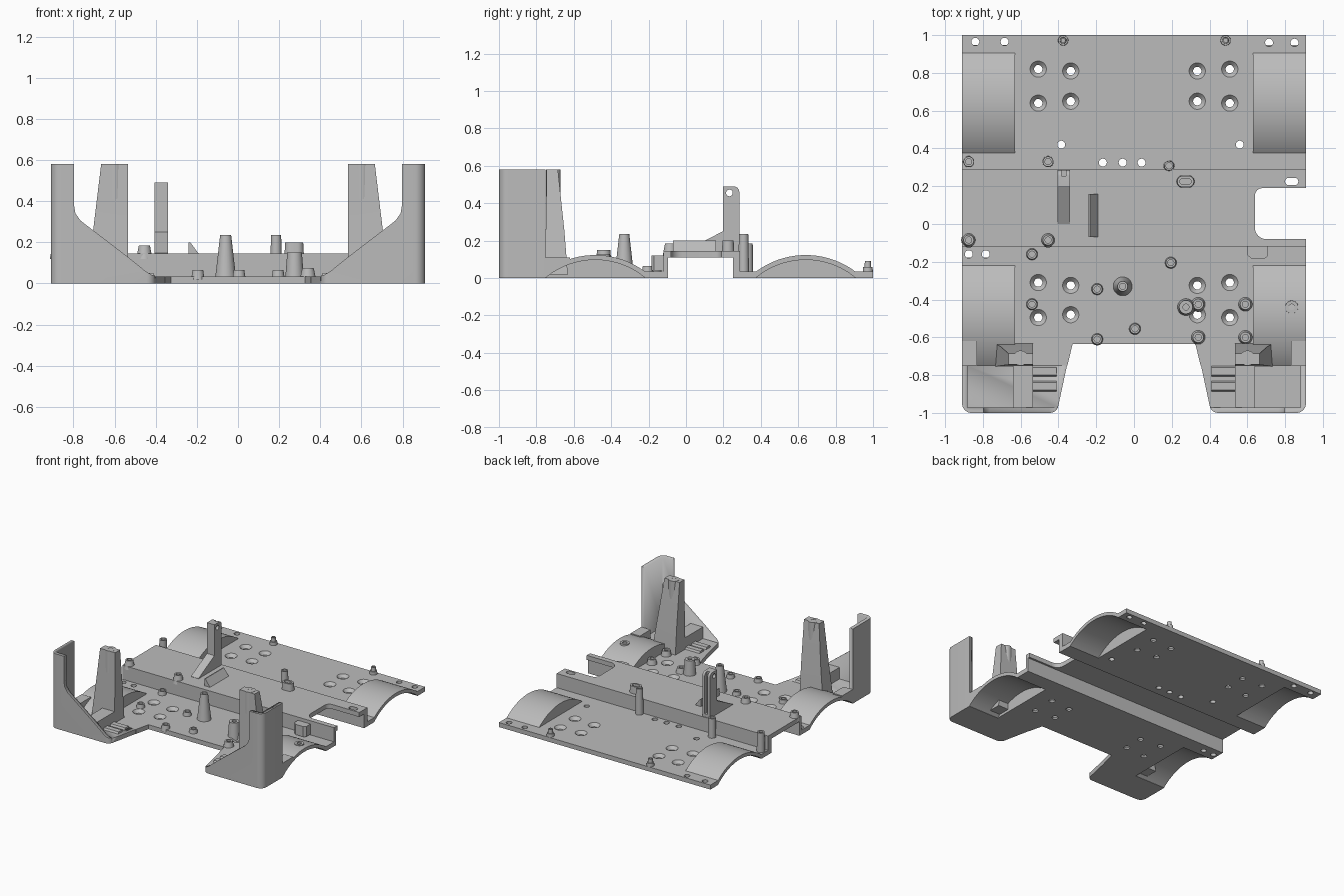
import bpy, bmesh, math

if "Cube" in bpy.data.objects:
    bpy.data.objects.remove(bpy.data.objects["Cube"])

grey = bpy.data.materials.new("plain_grey")
grey.diffuse_color = (0.5, 0.5, 0.5, 1)
grey.use_nodes = True
grey.node_tree.nodes["Principled BSDF"].inputs["Base Color"].default_value = grey.diffuse_color


def prism(bm, pts, axis, a, b):
    """Extrude a 2D outline along an axis from a to b."""
    put = {'x': lambda p, t: (t, p[0], p[1]),
           'y': lambda p, t: (p[0], t, p[1]),
           'z': lambda p, t: (p[0], p[1], t)}[axis]
    lo = [bm.verts.new(put(p, a)) for p in pts]
    hi = [bm.verts.new(put(p, b)) for p in pts]
    n = len(pts)
    bm.faces.new(lo)
    bm.faces.new(hi[::-1])
    for i in range(n):
        bm.faces.new((lo[i], hi[i], hi[(i + 1) % n], lo[(i + 1) % n]))


def box(bm, x0, x1, y0, y1, z0, z1):
    prism(bm, [(x0, y0), (x1, y0), (x1, y1), (x0, y1)], 'z', z0, z1)


def lathe(bm, x, y, prof, seg=24, stretch=0):
    """Revolve (radius, z) pairs about a vertical axis; stretch makes it oval in x."""
    rings = []
    for r, z in prof:
        ring = []
        for i in range(seg):
            t = 2 * math.pi * (i + 0.5) / seg
            off = math.copysign(stretch, math.cos(t))
            ring.append(bm.verts.new((x + off + r * math.cos(t), y + r * math.sin(t), z)))
        rings.append(ring)
    for p, q in zip(rings, rings[1:]):
        for i in range(seg):
            j = (i + 1) % seg
            bm.faces.new((p[i], p[j], q[j], q[i]))
    bm.faces.new(rings[0])
    bm.faces.new(rings[-1][::-1])


def boss(bm, x, y, z0, z1, r0, r1, hole=0.015, stretch=0):
    lathe(bm, x, y, [(r0, z0), (r1, z1), (hole, z1), (hole, z1 - 0.03)], 24, stretch)


def arc(cx, cy, r, a0, a1, n):
    return [(cx + r * math.cos(math.radians(a0 + (a1 - a0) * i / n)),
             cy + r * math.sin(math.radians(a0 + (a1 - a0) * i / n))) for i in range(n + 1)]


def finish(bm, name, cutter=None):
    bmesh.ops.recalc_face_normals(bm, faces=bm.faces)
    me = bpy.data.meshes.new(name)
    bm.to_mesh(me)
    bm.free()
    ob = bpy.data.objects.new(name, me)
    bpy.context.collection.objects.link(ob)
    me.materials.append(grey)
    bpy.ops.object.select_all(action='DESELECT')
    ob.select_set(True)
    bpy.context.view_layer.objects.active = ob
    if cutter:
        cut = finish(cutter, name + "_cutter")
        cut.hide_render = True
        bpy.ops.object.select_all(action='DESELECT')
        ob.select_set(True)
        bpy.context.view_layer.objects.active = ob
        mod = ob.modifiers.new("cut", 'BOOLEAN')
        mod.object, mod.operation, mod.solver = cut, 'DIFFERENCE', 'EXACT'
        bpy.ops.object.modifier_apply(modifier="cut")
        bpy.data.objects.remove(cut)
    bpy.ops.object.shade_smooth_by_angle(angle=math.radians(30))
    return ob


# Chassis plate: thin floor with a raised channel across it
T = 0.035
ARCHES = {"front": -0.485, "rear": 0.64}
RC, RO, RI = -0.32, 0.443, 0.417
bm, cut = bmesh.new(), bmesh.new()
prism(bm, [(-0.75, 0), (-0.095, 0), (-0.095, 0.11), (0.25, 0.11), (0.25, 0), (1, 0), (1, T),
           (0.29, T), (0.29, 0.145), (-0.12, 0.145), (-0.12, T), (-0.75, T)], 'x', -0.91, 0.91)
# Front opening and side notch
prism(cut, [(-0.355, -0.76), (0.355, -0.76), (0.325, -0.635), (-0.325, -0.635)], 'z', -0.1, 0.1)
prism(cut, [(1, 0.19)] + arc(0.68, 0.15, 0.04, 90, 180, 6)
      + arc(0.70, -0.02, 0.06, 180, 270, 6) + [(1, -0.08)], 'z', -0.1, 0.3)
# Openings under the wheel arches
for s in (-1, 1):
    for yc in ARCHES.values():
        prism(cut, arc(yc, RC, RI, 0, 180, 64), 'x', s * 0.645, s)
    # Countersunk screw holes
    for x, y in ((0.507, 0.82), (0.507, 0.64), (0.335, 0.81), (0.335, 0.65),
                 (0.507, -0.31), (0.507, -0.495), (0.335, -0.325), (0.335, -0.48)):
        lathe(cut, s * x, y, [(0.022, -0.02), (0.022, 0.012), (0.046, 0.038)])
# Plain holes
for x, y in ((-0.84, 0.965), (-0.685, 0.965), (0.715, 0.96), (0.85, 0.96), (-0.385, 0.42),
             (0.56, 0.42), (-0.165, 0.325), (-0.06, 0.325), (0.04, 0.325),
             (-0.875, -0.16), (-0.785, -0.16)):
    lathe(cut, x, y, [(0.021, -0.02), (0.021, 0.06)], 20)
lathe(cut, 0.835, 0.225, [(0.02, 0.08), (0.02, 0.2)], 20, 0.015)
finish(bm, "chassis_plate", cut)

for s, side in ((-1, "left"), (1, "right")):
    # Wheel arches: curved shell closed by an inner end wall
    for end, yc in ARCHES.items():
        a0 = math.degrees(math.asin(-RC / RO))
        a1 = math.degrees(math.asin(-RC / RI))
        outer = arc(yc, RC, RO, a0, 180 - a0, 32)
        bm = bmesh.new()
        prism(bm, outer + arc(yc, RC, RI, 180 - a1, a1, 32), 'x', s * 0.645, s * 0.91)
        prism(bm, outer, 'x', s * 0.63, s * 0.645)
        finish(bm, f"{end}_{side}_wheel_arch")

    # Corner bumper: rounded footprint, sloped front wall and tall outer wall
    bm, cut = bmesh.new(), bmesh.new()
    foot = ([(0.91, -0.75)] + arc(0.86, -0.95, 0.05, 0, -90, 8)
            + arc(0.445, -0.955, 0.045, -90, -170, 6) + [(0.355, -0.75)])
    prism(bm, [(s * x, y) for x, y in foot], 'z', 0, 0.58)
    slope = [(0.797, 0.7), (0.797, 0.38), (0.79, 0.34), (0.765, 0.305), (0.53, 0.125),
             (0.45, 0.06), (0.42, 0.042), (0.39, T), (0.2, T), (0.2, 0.7)]
    prism(cut, [(s * x, z) for x, z in slope], 'y', -1.1, -0.6)
    ob = finish(bm, f"{side}_bumper", cut)
    inner = bmesh.new()
    box(inner, s * 0.2, s * 0.882, -0.972, -0.6, T, 0.8)
    helper = finish(inner, "bumper_cutter")
    helper.hide_render = True
    bpy.context.view_layer.objects.active = ob
    mod = ob.modifiers.new("hollow", 'BOOLEAN')
    mod.object, mod.operation, mod.solver = helper, 'DIFFERENCE', 'EXACT'
    bpy.ops.object.modifier_apply(modifier="hollow")
    bpy.data.objects.remove(helper)

    # Bumper ribs and step behind the outer wall
    bm, cut = bmesh.new(), bmesh.new()
    box(bm, s * 0.535, s * 0.64, -0.973, -0.75, 0.02, 0.125)
    finish(bm, f"{side}_bumper_rib")
    bm = bmesh.new()
    box(bm, s * 0.83, s * 0.91, -0.75, -0.62, 0, 0.11)
    prism(cut, arc(ARCHES["front"], RC, RI, 0, 180, 64), 'x', s * 0.6, s)
    finish(bm, f"{side}_bumper_step", cut)
    bm = bmesh.new()
    for y in (-0.86, -0.78):
        prism(bm, [(y - 0.03, 0.03), (y + 0.03, 0.03), (y + 0.02, 0.05), (y - 0.02, 0.05)],
              'x', s * 0.41, s * 0.54)
    finish(bm, f"{side}_floor_ridges")

    # Tapered pillar with a screw boss at its top
    bm = bmesh.new()
    levels = []
    for z, xo, y0, y1 in ((0.02, 0.735, -0.755, -0.632), (0.25, 0.705, -0.75, -0.65),
                          (0.58, 0.665, -0.745, -0.685)):
        levels.append([bm.verts.new(v) for v in ((s * 0.535, y0, z), (s * xo, y0, z),
                                                 (s * xo, y1, z), (s * 0.535, y1, z))])
    for p, q in zip(levels, levels[1:]):
        for i in range(4):
            bm.faces.new((p[i], p[(i + 1) % 4], q[(i + 1) % 4], q[i]))
    bm.faces.new(levels[0])
    bm.faces.new(levels[-1])
    finish(bm, f"{side}_pillar")
    bm = bmesh.new()
    boss(bm, s * 0.6, -0.71, 0.41, 0.581, 0.04, 0.04, 0.018)
    finish(bm, f"{side}_pillar_boss")

# Screw bosses: x, y, bottom, top, bottom radius, top radius
BOSSES = {
    "channel_post": [(-0.875, 0.33, 0, 0.185, 0.03, 0.027), (-0.455, 0.33, 0, 0.185, 0.03, 0.027),
                     (0.185, 0.308, 0, 0.235, 0.03, 0.025)],
    "channel_boss": [(-0.875, -0.085, 0.12, 0.185, 0.04, 0.027),
                     (-0.455, -0.085, 0.12, 0.185, 0.04, 0.027)],
    "floor_boss": [(x, y, 0.02, 0.065, 0.033, 0.026) for x, y in
                   ((-0.54, -0.16), (-0.54, -0.425), (-0.195, -0.345), (-0.195, -0.61),
                    (0.005, -0.555), (0.195, -0.205))],
    "side_boss": [(x, y, 0.02, 0.075, 0.04, 0.028) for x in (0.34, 0.59) for y in (-0.425, -0.6)],
    "tall_boss": [(-0.06, -0.33, 0.02, 0.235, 0.052, 0.027), (0.275, -0.44, 0.02, 0.15, 0.046, 0.036)],
    "rear_peg": [(x, 0.972, 0.02, 0.06, 0.028, 0.026) for x in (-0.375, 0.485)]
              + [(x, 0.972, 0.05, 0.09, 0.018, 0.016) for x in (-0.375, 0.485)],
    "arch_boss": [(0.835, -0.44, 0.1, 0.128, 0.036, 0.034)],
}
for name, items in BOSSES.items():
    for item in items:
        bm = bmesh.new()
        boss(bm, *item, hole=0.01 if name == "rear_peg" else 0.016)
        finish(bm, name)
bm = bmesh.new()
boss(bm, 0.273, 0.225, 0.13, 0.2, 0.034, 0.03, 0.016, 0.014)
finish(bm, "oval_boss")

# Small clip block in front of the channel
bm = bmesh.new()
prism(bm, [(0.6, -0.12), (0.6, -0.165), (0.625, -0.185), (0.69, -0.185), (0.708, -0.17),
           (0.708, -0.12)], 'z', 0.04, 0.12)
finish(bm, "clip_block")

# Wedge on the channel
bm = bmesh.new()
prism(bm, [(-0.24, 0.13), (-0.24, 0.2), (-0.232, 0.2), (-0.188, 0.14), (-0.188, 0.13)],
      'y', -0.07, 0.16)
finish(bm, "channel_wedge")

# Mast with sloped gusset, cable groove and cross hole
bm, cut = bmesh.new(), bmesh.new()
prism(bm, [(0.0, 0.13), (0.0, 0.147), (0.197, 0.25), (0.197, 0.49)]
      + arc(0.255, 0.46, 0.03, 90, 0, 6) + [(0.285, 0.13)], 'x', -0.405, -0.34)
box(cut, -0.385, -0.36, 0.255, 0.4, 0.17, 0.6)
prism(cut, arc(0.232, 0.455, 0.018, 0, 342, 19), 'x', -0.5, -0.2)
finish(bm, "mast", cut)
